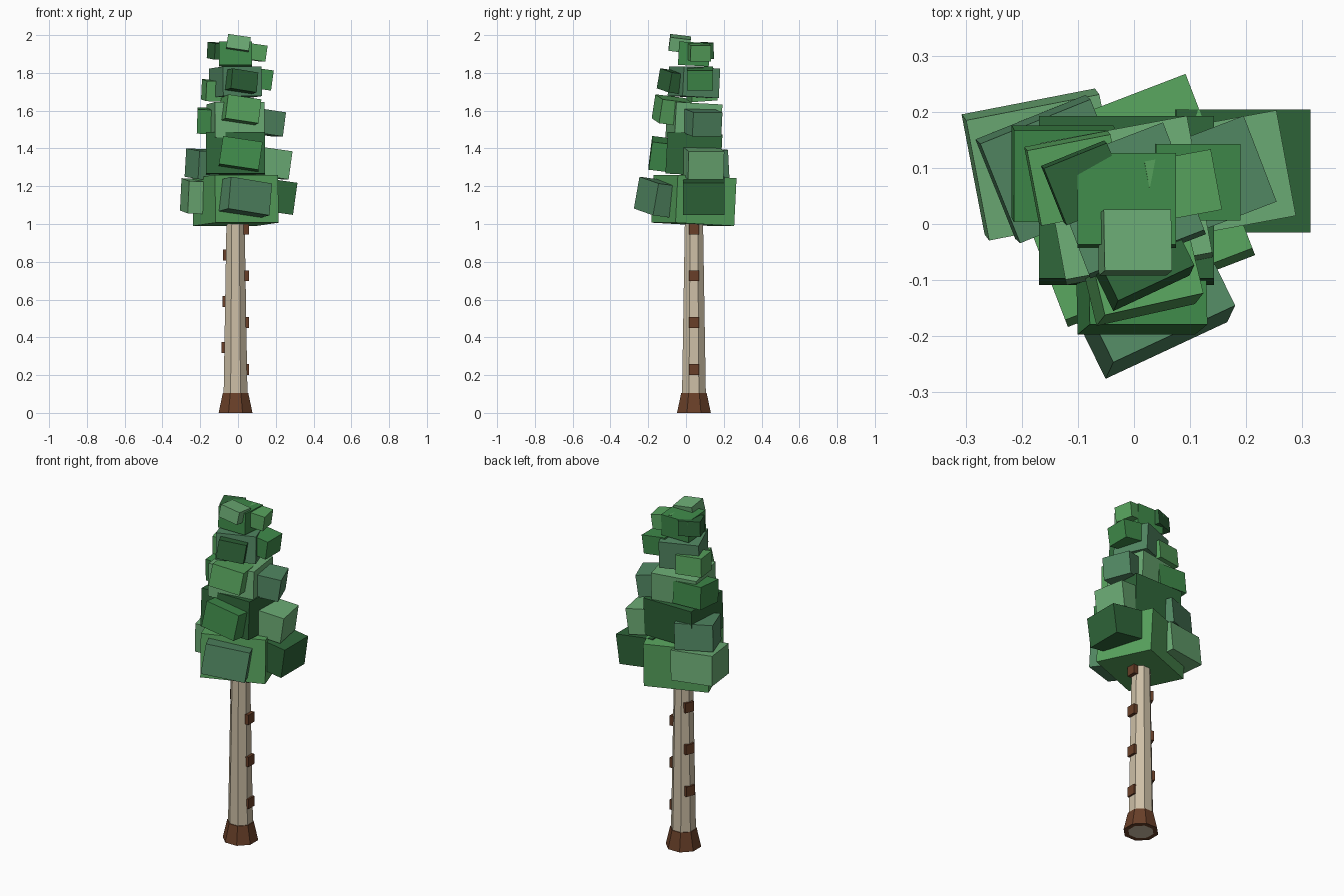
import bpy, bmesh
from math import radians, cos, sin, pi
from mathutils import Matrix, Euler

if "Cube" in bpy.data.objects:
    bpy.data.objects.remove(bpy.data.objects["Cube"])

CX, CY = -0.013, 0.042          # trunk axis


def material(name, hex_rgb):
    m = bpy.data.materials.new(name)
    srgb = [int(hex_rgb[i:i + 2], 16) / 255 for i in (0, 2, 4)]
    m.diffuse_color = [((c + 0.055) / 1.055) ** 2.4 for c in srgb] + [1]
    m.use_nodes = True
    m.node_tree.nodes["Principled BSDF"].inputs["Base Color"].default_value = m.diffuse_color
    return m


bark = material("pale_bark", "CDBFA6")
brown = material("brown_bark", "683F28")
leaves = [material("leaf_dark", "2F6539"), material("leaf_light", "6CAC75"),
          material("leaf_grey", "528863"), material("leaf_mid", "3F8A4A"),
          material("leaf_bright", "58A45E")]


def finish(name, bm, mat):
    bmesh.ops.recalc_face_normals(bm, faces=bm.faces)
    me = bpy.data.meshes.new(name)
    bm.to_mesh(me)
    bm.free()
    ob = bpy.data.objects.new(name, me)
    bpy.context.collection.objects.link(ob)
    me.materials.append(mat)


def box(name, angle, radius, z, size, rot, mat):
    """Box placed around the trunk axis at a bearing and distance."""
    a = radians(angle)
    center = (CX + radius * cos(a), CY + radius * sin(a), z)
    turn = Euler([radians(v) for v in rot]).to_matrix().to_4x4()
    bm = bmesh.new()
    bmesh.ops.create_cube(bm, size=1)
    bmesh.ops.transform(bm, verts=bm.verts, matrix=Matrix.Translation(center)
                        @ turn @ Matrix.Diagonal((*size, 1)))
    finish(name, bm, mat)


def octagon_lathe(name, profile, mat, caps=False):
    bm = bmesh.new()
    rings = [[bm.verts.new((CX + r * cos((k + .5) * pi / 4),
                            CY + r * sin((k + .5) * pi / 4), z))
              for k in range(8)] for r, z in profile]
    for a, b in zip(rings, rings[1:]):
        for k in range(8):
            n = (k + 1) % 8
            bm.faces.new((a[k], a[n], b[n], b[k]))
    if caps:
        bm.faces.new(rings[0])
        bm.faces.new(rings[-1])
    finish(name, bm, mat)


# Trunk and flared foot
octagon_lathe("trunk", [(0.07, 0), (0.051, 1.08)], bark, caps=True)
octagon_lathe("trunk_foot", [(0.07, 0), (0.097, 0), (0.073, 0.105), (0.066, 0.105)], brown)

# Bark knots up two sides of the trunk
for i in range(4):
    box(f"right_knot_{i}", 0, 0.057, 0.23 + 0.248 * i, (.028, .054, .058), (0, 0, 0), brown)
for i in range(3):
    box(f"left_knot_{i}", 158, 0.055 - 0.004 * i, 0.345 + 0.245 * i,
        (.028, .054, .058), (0, 0, 158), brown)

# Leaf tiers: a core block with front, right and left blocks, shrinking upwards.
# Yaw steps through a cycle of three, shade through a cycle of five.
# part: bearing, radius at bottom, radius step, tilt, yaw step, yaw phase, shade phase
parts = {
    "core": (0, 0, 0, (-3, 0), 10.5, 2, 4),
    "front": (-79, .158, .0203, (-7, 8.5), 12.5, 2, 2),
    "right": (15, .203, .0262, (0, 8), 10.5, 0, 0),
    "left": (157, .164, .021, (4, 2), 11, 1, 1),
}
heights = {
    "core": (1.125, 1.37, 1.545, 1.75, 1.9),
    "front": (1.135, 1.365, 1.6, 1.752, 1.955),
    "right": (1.15, 1.325, 1.54, 1.77, 1.91),
    "left": (1.145, 1.315, 1.545, 1.706, 1.915),
}
for part, (bearing, r0, step, tilt, yaw, yaw0, shade0) in parts.items():
    for i, z in enumerate(heights[part]):
        if part == "core":
            w = 0.347 - 0.0443 * i
            size = (w * 1.03, w * 0.96, w * 0.73)
        else:
            w = 0.235 - 0.0293 * i
            size = (w * 1.03, w * 0.93, w * (0.62 if (part, i) == ("front", 4) else 0.73))
        box(f"leaf_{part}_{i + 1}", bearing, r0 - step * i, z, size,
            (*tilt, yaw * ((i + yaw0) % 3)), leaves[(i + shade0) % 5])
